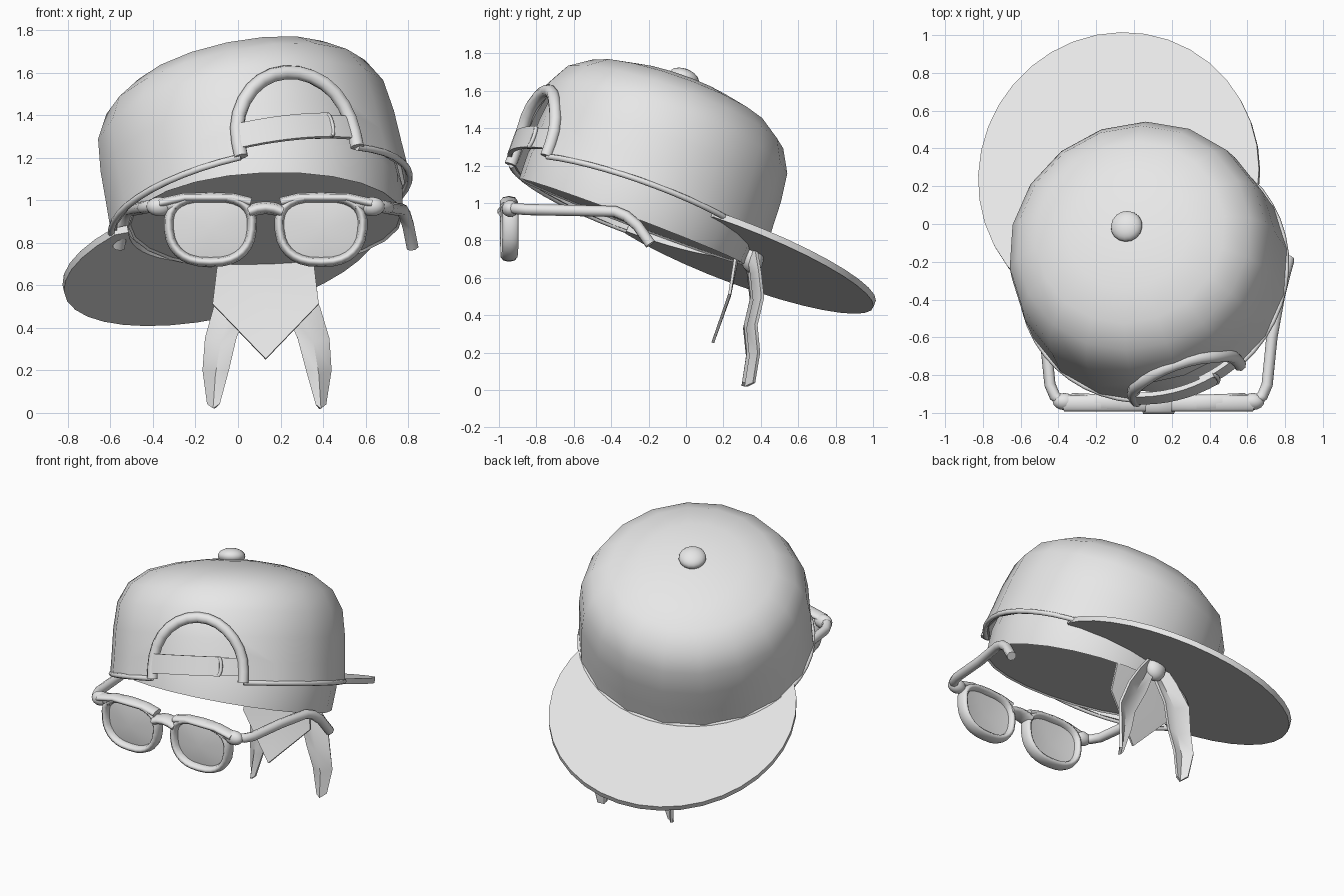
import bpy, bmesh, math
from mathutils import Matrix, Vector

if "Cube" in bpy.data.objects:
    bpy.data.objects.remove(bpy.data.objects["Cube"])

GREY = (0.8, 0.8, 0.8, 1)
mat = bpy.data.materials.new("plain grey")
mat.use_nodes = True
mat.diffuse_color = GREY
mat.node_tree.nodes["Principled BSDF"].inputs["Base Color"].default_value = GREY
MID = 0.13  # x centre of head, glasses and bandana


def frame(origin, up, back):
    """Local frame with z along up and y toward the back."""
    z = Vector(up).normalized()
    y = Vector(back)
    y = (y - z * y.dot(z)).normalized()
    m = Matrix((y.cross(z), y, z)).transposed().to_4x4()
    m.translation = origin
    return m


CAP = frame((0.105, -0.26, 0.98), (-0.21, 0.36, 1), (-0.33, 0.944, 0))
BRIM = frame((0.11, -0.26, 0.98), (-0.21, 0.36, 1), (-0.3, 0.954, 0))
HEAD = frame((MID, -0.29, 0.90), (-0.04, 0.38, 1), (0, 1, 0))
FACE = Matrix.Translation((MID, -0.95, 0)) @ Matrix.Diagonal((1, 1.9, 1, 1))


def finish(ob, angle=40, matrix=None):
    ob.data.materials.clear()
    ob.data.materials.append(mat)
    if matrix:
        ob.matrix_world = matrix
    bpy.ops.object.select_all(action="DESELECT")
    ob.select_set(True)
    bpy.context.view_layer.objects.active = ob
    bpy.ops.object.shade_smooth_by_angle(angle=math.radians(angle))
    return ob


def apply_all(ob):
    bpy.context.view_layer.objects.active = ob
    for m in list(ob.modifiers):
        bpy.ops.object.modifier_apply(modifier=m.name)


def mesh(name, verts, faces, matrix=None, thick=0, angle=40, offset=-1):
    me = bpy.data.meshes.new(name)
    me.from_pydata(verts, [], faces)
    bm = bmesh.new()
    bm.from_mesh(me)
    bmesh.ops.remove_doubles(bm, verts=bm.verts, dist=0.0001)
    bmesh.ops.recalc_face_normals(bm, faces=bm.faces)
    bm.to_mesh(me)
    bm.free()
    ob = bpy.data.objects.new(name, me)
    bpy.context.collection.objects.link(ob)
    if thick:
        s = ob.modifiers.new("thickness", "SOLIDIFY")
        s.thickness, s.offset = thick, offset
        apply_all(ob)
    return finish(ob, angle, matrix)


def grid(rows):
    """Quads joining equal-length rows of points."""
    n = len(rows[0])
    faces = [(i * n + j, i * n + j + 1, (i + 1) * n + j + 1, (i + 1) * n + j)
             for i in range(len(rows) - 1) for j in range(n - 1)]
    return [p for r in rows for p in r], faces


def lathe(profile, sides, start=0.0, sweep=math.tau):
    angs = [start + sweep * k / sides for k in range(sides + 1)]
    return grid([[(r * math.cos(a), r * math.sin(a), z) for a in angs]
                 for r, z in profile])


def tube(name, pts, radius, closed=False, matrix=None):
    cu = bpy.data.curves.new(name, "CURVE")
    cu.dimensions = "3D"
    cu.bevel_depth, cu.bevel_resolution, cu.use_fill_caps = radius, 2, True
    sp = cu.splines.new("POLY")
    sp.points.add(len(pts) - 1)
    for p, c in zip(sp.points, pts):
        p.co = (*c, 1)
    sp.use_cyclic_u = closed
    ob = bpy.data.objects.new(name, cu)
    bpy.context.collection.objects.link(ob)
    bpy.ops.object.select_all(action="DESELECT")
    ob.select_set(True)
    bpy.context.view_layer.objects.active = ob
    bpy.ops.object.convert(target="MESH")
    return finish(bpy.context.object, 60, matrix)


def ball(name, loc, scale, matrix=Matrix()):
    bpy.ops.mesh.primitive_uv_sphere_add(segments=16, ring_count=10)
    ob = bpy.context.object
    ob.name = name
    m = matrix @ Matrix.Translation(loc) @ Matrix.Diagonal((*scale, 1))
    return finish(ob, 60, m)


# Cap crown with an arched opening
PROFILE = [(0.725, 0), (0.72, 0.12), (0.715, 0.28), (0.695, 0.44), (0.63, 0.56),
           (0.51, 0.645), (0.33, 0.695), (0.15, 0.72), (0, 0.725)]
crown = mesh("cap_crown", *lathe(PROFILE, 18, math.radians(-90)), thick=0.03)
W = 0.275  # half width of the opening


def arch(w, top, base):
    turn = [math.pi * k / 14 for k in range(15)]
    return ([(w, base)] + [(w * math.cos(a), 0.07 + (top - 0.07) * math.sin(a)) for a in turn]
            + [(-w, base)])


outline = arch(W, 0.37, -0.1)
n = len(outline)
cutter = mesh("opening_cutter", [(x, y, z) for y in (-1, -0.4) for x, z in outline],
              [tuple(range(n)), tuple(range(n, 2 * n))]
              + [(i, (i + 1) % n, n + (i + 1) % n, n + i) for i in range(n)])
cutter.hide_render = True
cut = crown.modifiers.new("opening", "BOOLEAN")
cut.object, cut.operation, cut.solver = cutter, "DIFFERENCE", "EXACT"
apply_all(crown)
bpy.data.objects.remove(cutter)
finish(crown, 40, CAP)

# Raised rim round the opening, and piping along the cap edge
tube("opening_rim", [(x, -math.sqrt(0.72 ** 2 - x * x) + max(0, z - 0.3) * 0.3, z)
                     for x, z in arch(W + 0.015, 0.39, 0.0)], 0.034, matrix=CAP)
gap = math.asin((W + 0.02) / 0.725)
arc = [-math.pi / 2 + gap + (math.tau - 2 * gap) * k / 40 for k in range(41)]
tube("cap_piping", [(0.715 * math.cos(a), 0.715 * math.sin(a), 0) for a in arc], 0.016, matrix=CAP)

# Adjusting strap: a long strip overlapping a short one
for name, r, a0, a1, lo, hi in (("strap_long", 0.75, -114, -78, 0.035, 0.155),
                                ("strap_short", 0.733, -84, -66, 0.04, 0.15)):
    mesh(name, *lathe([(r, lo), (r, hi)], 8, math.radians(a0), math.radians(a1 - a0)),
         matrix=CAP, thick=0.025)
tube("strap_end", [(0.743 * math.sin(0.2 + 0.025 * math.cos(t)),
                    -0.743 * math.cos(0.2 + 0.025 * math.cos(t)), 0.095 + 0.056 * math.sin(t))
                   for t in (-1.5, -1, -0.5, 0, 0.5, 1, 1.5)], 0.011, matrix=CAP)
ball("cap_button", (0, 0, 0.745), (0.085, 0.085, 0.05), CAP)

# Broad rounded brim, drooping slightly toward its tip
edge = []
for k in range(25):
    a = math.radians(-25 + 237 * k / 24)
    edge.append((-0.047 + 0.755 * math.cos(a), 0.594 + 0.81 * math.sin(a)))
inner = [Vector(p).normalized() * 0.64 for p in edge]
mesh("cap_brim", *grid([[(x, y, -0.015 * y) for x, y in line] for line in (inner, edge)]),
     matrix=BRIM, thick=0.035, offset=0)

# Bandana: dome under the cap and a band below the edge
mesh("bandana_dome", *lathe([(r * 0.91, z * 0.94) for r, z in PROFILE[1:]], 24), matrix=CAP)
mesh("bandana_band", *lathe([(0, 0.01), (0.635, 0.01), (0.645, 0), (0.65, 0.15), (0.61, 0.35)], 24),
     matrix=HEAD)

# Bandana point, knot and two hanging tails
mesh("bandana_point", [(MID + x, y, z) for x, y, z in
                       ((-0.22, 0.28, 0.76), (0.22, 0.28, 0.76), (0.25, 0.24, 0.51),
                        (0, 0.15, 0.25), (-0.25, 0.24, 0.51), (0, 0.29, 0.74), (0, 0.24, 0.5))],
     [(0, 5, 6, 4), (5, 1, 2, 6), (4, 6, 3), (6, 2, 3)], thick=0.015)
ball("bandana_knot", (MID, 0.355, 0.7), (0.07, 0.06, 0.075))
TAIL = [(0.02, 0.335, 0.74, 0.04), (0.09, 0.355, 0.62, 0.07), (0.17, 0.37, 0.48, 0.085),
        (0.225, 0.335, 0.33, 0.075), (0.25, 0.35, 0.18, 0.06), (0.26, 0.325, 0.02, 0.025)]
for side, name, reach in ((1, "left", 1), (-1, "right", 0.92)):
    rows = [[(MID + side * reach * (x + w * u), y + 0.025 * (abs(u) - 0.5) + 0.02 * u,
              z + 0.02 * u * u) for u in (-1, 0, 1)] for x, y, z, w in TAIL]
    mesh(name + "_tail", *grid(rows), thick=0.018)


# Glasses: deep rims, lenses, brow pieces, temples and bridge
def lens_outline(side):
    pts = []
    for k in range(28):
        c, s = math.cos(math.tau * k / 28), math.sin(math.tau * k / 28)
        x = 0.26 + math.copysign(abs(c) ** 0.75, c) * (0.195 + 0.02 * s)
        z = 0.862 + math.copysign(abs(s) ** 0.8, s) * 0.153
        pts.append((side * x, 0.03 * x * x, z))
    return pts


TEMPLE = [(0.42, -0.955, 0.98), (0.51, -0.94, 0.975), (0.55, -0.91, 0.97), (0.575, -0.85, 0.965),
          (0.6, -0.6, 0.96), (0.64, -0.38, 0.955), (0.655, -0.32, 0.93), (0.67, -0.26, 0.88),
          (0.69, -0.19, 0.78)]
for side, name in ((1, "left"), (-1, "right")):
    ring = lens_outline(side)
    tube(name + "_rim", ring, 0.023, True, FACE)
    mesh(name + "_lens", ring + [(side * 0.26, -0.012, 0.86)],
         [(i, (i + 1) % 28, 28) for i in range(28)], FACE, thick=0.006)
    tube(name + "_brow", [(side * x, 0, z) for x, z in
                          ((0.07, 0.99), (0.16, 1.012), (0.38, 1.012), (0.5, 0.985))], 0.023,
         matrix=FACE)
    tube(name + "_temple", [(MID + side * x, y, z) for x, y, z in TEMPLE], 0.03)
    ball(name + "_hinge", (MID + side * 0.5, -0.94, 0.97), (0.06, 0.045, 0.045))
tube("bridge", [(0.08 * u, 0, 0.965 - 0.02 * u * u) for u in (-1, -0.5, 0, 0.5, 1)], 0.03,
     matrix=FACE)
